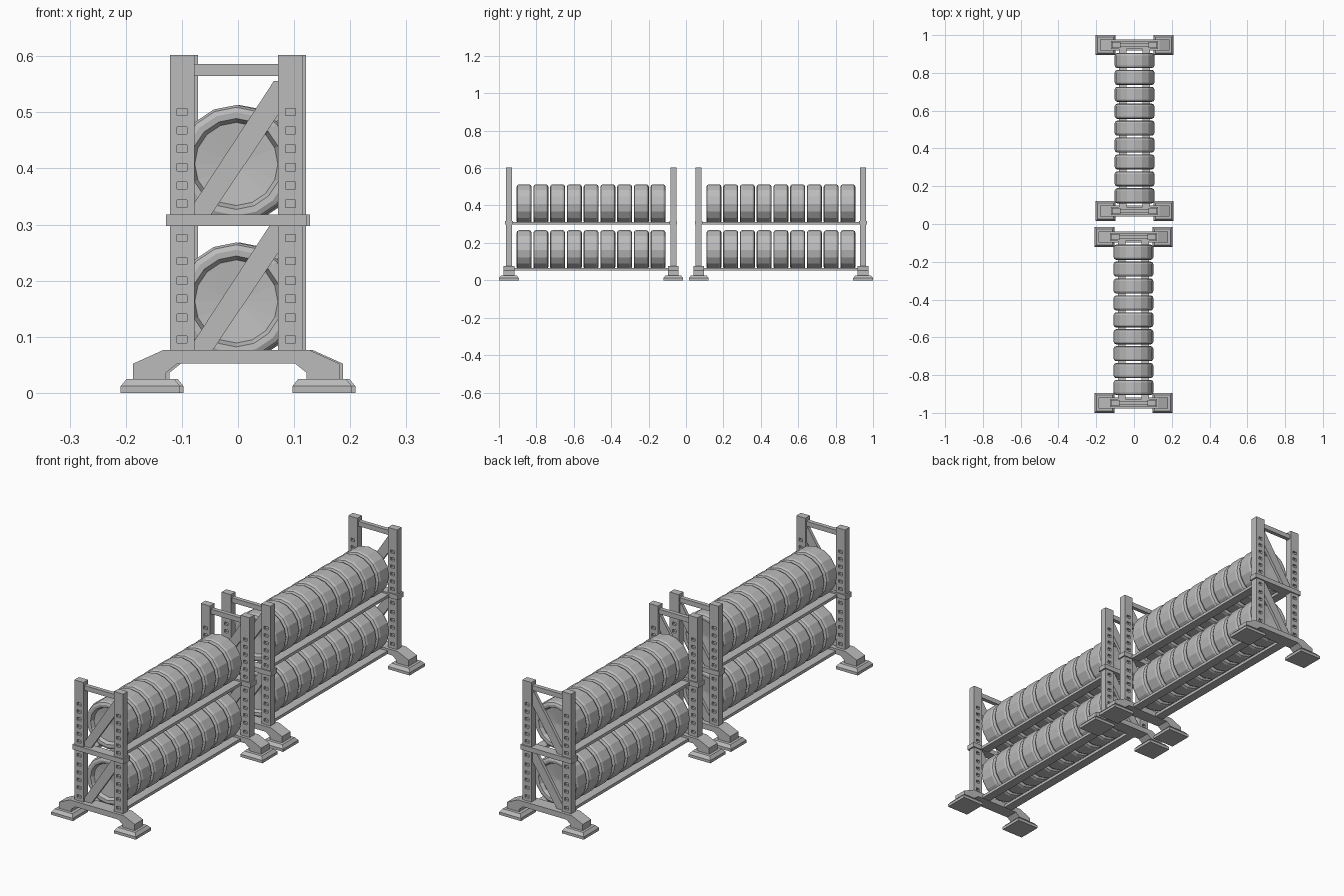
import bpy, bmesh, math
from mathutils import Vector

cube = bpy.data.objects.get("Cube")
if cube:
    bpy.data.objects.remove(cube, do_unlink=True)

grey = bpy.data.materials.new("plain grey")
grey.use_nodes = True
colour = (0.5, 0.5, 0.5, 1)
grey.diffuse_color = colour
grey.node_tree.nodes["Principled BSDF"].inputs["Base Color"].default_value = colour


def to_mesh(name, bm):
    bmesh.ops.recalc_face_normals(bm, faces=bm.faces)
    mesh = bpy.data.meshes.new(name)
    bm.to_mesh(mesh)
    bm.free()
    mesh.materials.append(grey)
    return mesh


def place(name, mesh, loc, turn=0):
    ob = bpy.data.objects.new(name, mesh)
    ob.location = loc
    ob.rotation_euler.y = turn
    bpy.context.collection.objects.link(ob)
    return ob


def add_box(bm, x0, x1, y0, y1, z0, z1):
    verts = bmesh.ops.create_cube(bm, size=1)["verts"]
    for v in verts:
        v.co = Vector((x0 + (v.co.x + 0.5) * (x1 - x0),
                       y0 + (v.co.y + 0.5) * (y1 - y0),
                       z0 + (v.co.z + 0.5) * (z1 - z0)))


def box(name, *bounds):
    bm = bmesh.new()
    add_box(bm, *bounds)
    return to_mesh(name, bm)


def plate(name, outline, depth):
    """Extrude an x-z outline symmetrically along y."""
    bm = bmesh.new()
    face = bm.faces.new([bm.verts.new((x, -depth / 2, z)) for x, z in outline])
    ext = bmesh.ops.extrude_face_region(bm, geom=[face])["geom"]
    for v in ext:
        if isinstance(v, bmesh.types.BMVert):
            v.co.y += depth
    return to_mesh(name, bm)


def make_post():
    """Upright with rows of rectangular dents front and back."""
    bm = bmesh.new()
    add_box(bm, -0.022, 0.022, -0.016, 0.016, 0.07, 0.602)
    holes = [0.095, 0.134, 0.168, 0.2, 0.235, 0.276]
    holes += [0.337 + 0.0327 * i for i in range(6)]
    cuts = [((x, 0, 0), (1, 0, 0)) for x in (-0.009, 0.009)]
    cuts += [((0, 0, z + s), (0, 0, 1)) for z in holes for s in (-0.0065, 0.0065)]
    for co, no in cuts:
        bmesh.ops.bisect_plane(bm, geom=bm.verts[:] + bm.edges[:] + bm.faces[:],
                               plane_co=co, plane_no=no)
    bm.normal_update()
    dents = []
    for f in bm.faces:
        c = f.calc_center_median()
        if abs(f.normal.y) > 0.9 and abs(c.x) < 0.005 and any(abs(c.z - z) < 0.002 for z in holes):
            dents.append(f)
    for f in bmesh.ops.extrude_discrete_faces(bm, faces=dents)["faces"]:
        for v in f.verts:
            v.co.y *= 0.35
    return to_mesh("post", bm)


def make_foot():
    """Flat pad with a chamfered top."""
    bm = bmesh.new()
    h = 0.053
    add_box(bm, -h, h, -h, h, 0, 0.012)
    top = max(bm.faces, key=lambda f: f.calc_center_median().z)
    new = bmesh.ops.extrude_discrete_faces(bm, faces=[top])["faces"][0]
    for v in new.verts:
        v.co = Vector((v.co.x * 0.8, v.co.y * 0.8, 0.025))
    return to_mesh("foot", bm)


def make_tyre(sides=16):
    """Wheel turned around the y axis, with a dished disc on each side."""
    half = [(0.074, 0.024), (0.081, 0.039), (0.092, 0.04), (0.101, 0.036), (0.105, 0.027)]
    profile = [(r, -y) for r, y in half] + [(r, y) for r, y in reversed(half)]
    bm = bmesh.new()
    rings = []
    for r, y in profile:
        rings.append([bm.verts.new((r * math.sin(math.tau * i / sides), y,
                                    r * math.cos(math.tau * i / sides))) for i in range(sides)])
    for a, b in zip(rings, rings[1:]):
        for i in range(sides):
            j = (i + 1) % sides
            bm.faces.new((a[i], a[j], b[j], b[i]))
    for ring, y in ((rings[0], -0.016), (rings[-1], 0.016)):
        hub = bm.verts.new((0, y, 0))
        for i in range(sides):
            bm.faces.new((hub, ring[i], ring[(i + 1) % sides]))
    return to_mesh("tyre", bm)


post, foot, tyre = make_post(), make_foot(), make_tyre()

# Arched base beam reaching down to both feet
arch = [(0.105, 0.052), (0.125, 0.036), (0.125, 0.022), (0.184, 0.022),
        (0.184, 0.052), (0.131, 0.076)]
base = plate("base_beam", arch + [(-x, z) for x, z in reversed(arch)], 0.058)
mid_beam = box("middle_beam", -0.125, 0.125, -0.021, 0.021, 0.297, 0.318)
top_beam = box("top_beam", -0.08, 0.08, -0.009, 0.009, 0.565, 0.586)
brace = plate("brace", [(-0.078, 0), (-0.046, 0), (0.076, 0.182),
                        (0.076, 0.24), (0.067, 0.24), (-0.078, 0.018)], 0.014)

PITCH = 0.0895
FRAME = 0.4395

# Two racks, end to end
for rack, (rx, ry) in {"front": (-0.003, -0.5075), "rear": (0.003, 0.5075)}.items():
    # End frames
    for end, fy in (("front", ry - FRAME), ("back", ry + FRAME)):
        tag = f"{rack}_rack_{end}_"
        place(tag + "base_beam", base, (rx, fy, 0))
        place(tag + "middle_beam", mid_beam, (rx, fy, 0))
        place(tag + "top_beam", top_beam, (rx, fy, 0))
        place(tag + "lower_brace", brace, (rx, fy, 0.07))
        place(tag + "upper_brace", brace, (rx, fy, 0.316))
        for side, s in (("left", 1), ("right", -1)):
            place(tag + side + "_post", post, (rx + s * 0.0965, fy, 0))
            place(tag + side + "_foot", foot, (rx + s * 0.153, fy, 0))
    # Rails and tyres on two tiers
    for tier, rail_z, tyre_z in (("lower", 0.053, 0.163), ("upper", 0.298, 0.408)):
        for side, s in (("left", 1), ("right", -1)):
            rail = box("rail", -0.02, 0.02, -FRAME, FRAME, 0, 0.013)
            place(f"{rack}_rack_{tier}_{side}_rail", rail, (rx + s * 0.062, ry, rail_z))
        for i in range(9):
            place(f"{rack}_rack_{tier}_tyre_{i + 1}", tyre,
                  (rx, ry + (i - 4) * PITCH, tyre_z))
